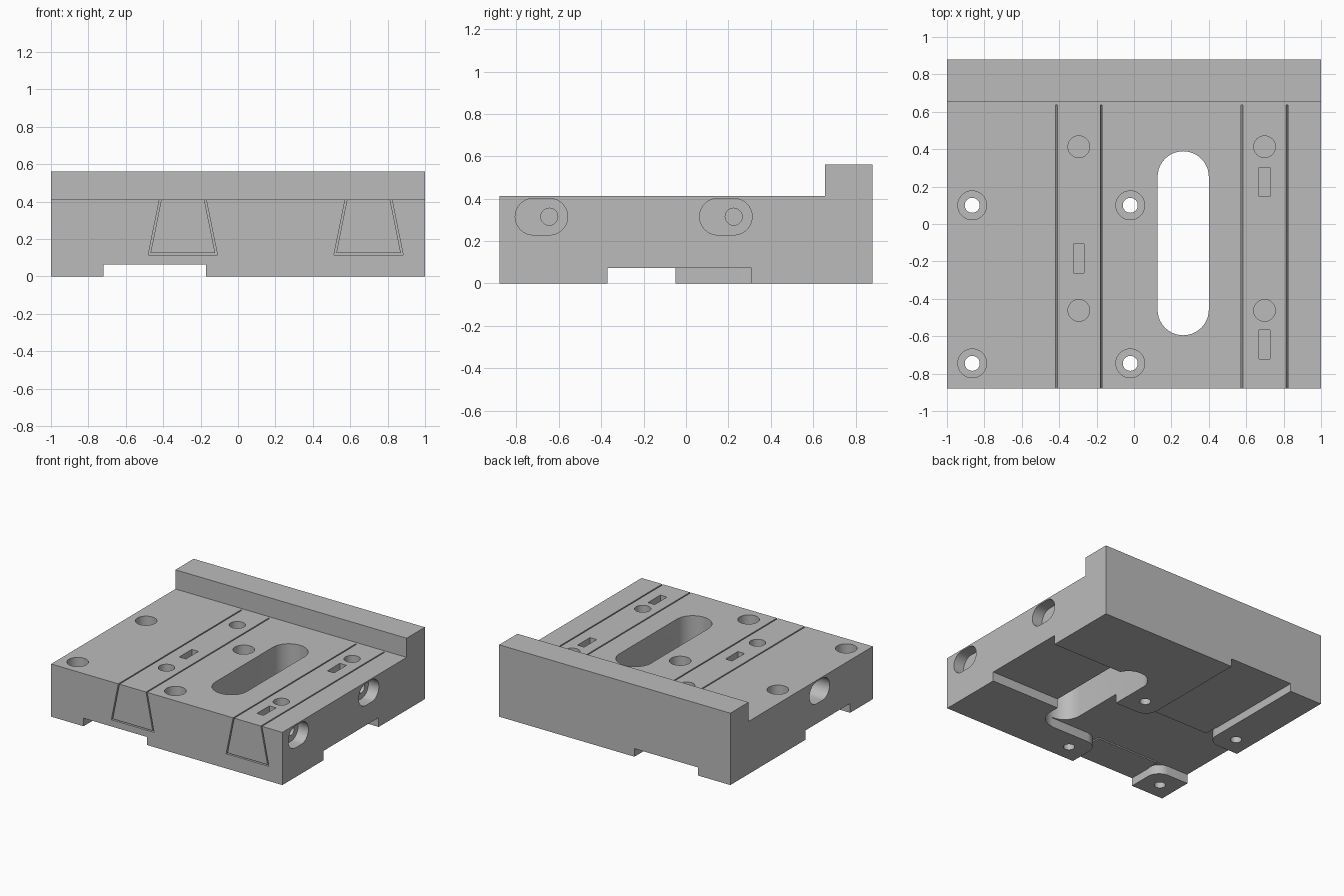
import bpy, bmesh, math
from mathutils import Vector

cube = bpy.data.objects.get("Cube")
if cube:
    bpy.data.objects.remove(cube, do_unlink=True)

grey = bpy.data.materials.new("machined_grey")
grey.use_nodes = True
grey.diffuse_color = (0.5, 0.5, 0.5, 1)
grey.node_tree.nodes["Principled BSDF"].inputs["Base Color"].default_value = (0.5, 0.5, 0.5, 1)

AXES = {"x": lambda u, v, d: (d, u, v),
        "y": lambda u, v, d: (u, d, v),
        "z": lambda u, v, d: (u, v, d)}


def prism(name, outline, axis, lo, hi):
    """Extrude a 2D outline along an axis from lo to hi."""
    bm = bmesh.new()
    place = AXES[axis]
    face = bm.faces.new([bm.verts.new(place(u, v, lo)) for u, v in outline])
    out = bmesh.ops.extrude_face_region(bm, geom=[face])
    new = [g for g in out["geom"] if isinstance(g, bmesh.types.BMVert)]
    shift = Vector(place(0, 0, hi - lo))
    bmesh.ops.translate(bm, verts=new, vec=shift)
    bmesh.ops.recalc_face_normals(bm, faces=bm.faces)
    mesh = bpy.data.meshes.new(name)
    bm.to_mesh(mesh)
    bm.free()
    mesh.materials.append(grey)
    obj = bpy.data.objects.new(name, mesh)
    bpy.context.collection.objects.link(obj)
    return obj


def rect(u0, u1, v0, v1):
    return [(u0, v0), (u1, v0), (u1, v1), (u0, v1)]


def slot(u, v, r, half_u=0, half_v=0, steps=20):
    """Stadium outline; a circle when both half lengths are zero."""
    start = -math.pi / 2 if half_u else 0
    pts = []
    for side in (1, -1):
        for i in range(steps + (1 if half_u or half_v else 0)):
            a = start + math.pi * i / steps + (0 if side > 0 else math.pi)
            pts.append((u + side * half_u + r * math.cos(a),
                        v + side * half_v + r * math.sin(a)))
    return pts


def cut(target, outline, axis, lo, hi):
    cutter = prism("cutter", outline, axis, lo, hi)
    cutter.hide_render = True
    mod = target.modifiers.new("cut", "BOOLEAN")
    mod.operation, mod.solver, mod.object = "DIFFERENCE", "EXACT", cutter
    bpy.context.view_layer.objects.active = target
    bpy.ops.object.modifier_apply(modifier=mod.name)
    bpy.data.objects.remove(cutter, do_unlink=True)


def trapezoid(x, z_low, half_low, z_high, half_high):
    return [(x - half_low, z_low), (x + half_low, z_low),
            (x + half_high, z_high), (x - half_high, z_high)]


D, TOP, LEDGE, STOP = 0.88, 0.412, 0.562, 0.655
RAIL_END, BOLT_Z = 0.635, 0.315

# Plate with raised rear ledge
body = prism("base_plate", [(-D, 0), (D, 0), (D, LEDGE), (STOP, LEDGE), (STOP, TOP), (-D, TOP)],
             "x", -1, 1)

# Underside channel and cross recess, leaving four feet
cut(body, rect(-0.72, -0.17, -1, 1), "z", -0.1, 0.063)
cut(body, rect(-1.1, 0.262, -0.6, -0.05), "z", -0.1, 0.073)
cut(body, rect(0.26, 1.1, -0.37, 0.31), "z", -0.1, 0.073)

# Rounded inner corners of the feet
R, E = 0.1, 0.004
for cx, sx in ((-0.72, -1), (-0.17, 1)):
    for cy, sy in ((-0.6, -1), (-0.05, 1)):
        arc = [(cx + sx * R * (1 - math.sin(a)), cy + sy * R * (1 - math.cos(a)))
               for a in (math.pi / 2 * i / 8 for i in range(9))]
        cut(body, [(cx - sx * E, cy - sy * E), (cx + sx * R, cy - sy * E)] + arc
            + [(cx - sx * E, cy + sy * R)], "z", -0.1, 0.0729)

# Long through slot
cut(body, slot(0.263, -0.103, 0.137, half_v=0.355), "z", -0.1, 0.6)

# Counterbored mounting holes
for x in (-0.865, -0.02):
    for y in (-0.745, 0.1):
        cut(body, slot(x, y, 0.077), "z", 0.2, 0.6)
        cut(body, slot(x, y, 0.04), "z", -0.1, 0.3)

# Dovetail grooves and the rails that sit in them
rails = []
for name, x in (("right_dovetail_rail", -0.295), ("left_dovetail_rail", 0.698)):
    cut(body, trapezoid(x, 0.115, 0.185, 0.46, 0.115), "y", -1, RAIL_END)
    rail = prism(name, trapezoid(x, 0.125, 0.173, TOP, 0.115), "y", -D, RAIL_END)
    for y in (-0.462, 0.413):
        cut(rail, slot(x, y, 0.058), "z", 0.2, 0.6)
    rails.append(rail)

# Side bolt pockets, bolt holes and the nut pockets in the rails
for rail, x, side, floor, y in ((rails[0], -0.295, -1, -0.55, -0.185),
                                (rails[1], 0.698, 1, 0.91, -0.645),
                                (rails[1], 0.698, 1, 0.91, 0.225)):
    pocket = slot(y - 0.037, BOLT_Z, 0.086, half_u=0.038)
    cut(body, pocket, "x", *sorted((floor, side * 1.1)))
    bolt = slot(y, BOLT_Z, 0.04)
    cut(body, bolt, "x", *sorted((x, floor + side * 0.02)))
    cut(rail, rect(x - 0.029, x + 0.029, y - 0.077, y + 0.077), "z", 0.22, 0.6)
    cut(rail, bolt, "x", *sorted((x, side * 1.1)))

# Smooth bores, crisp edges
bpy.ops.object.select_all(action="DESELECT")
for obj in [body] + rails:
    obj.select_set(True)
bpy.context.view_layer.objects.active = body
bpy.ops.object.shade_smooth_by_angle(angle=math.radians(30))
